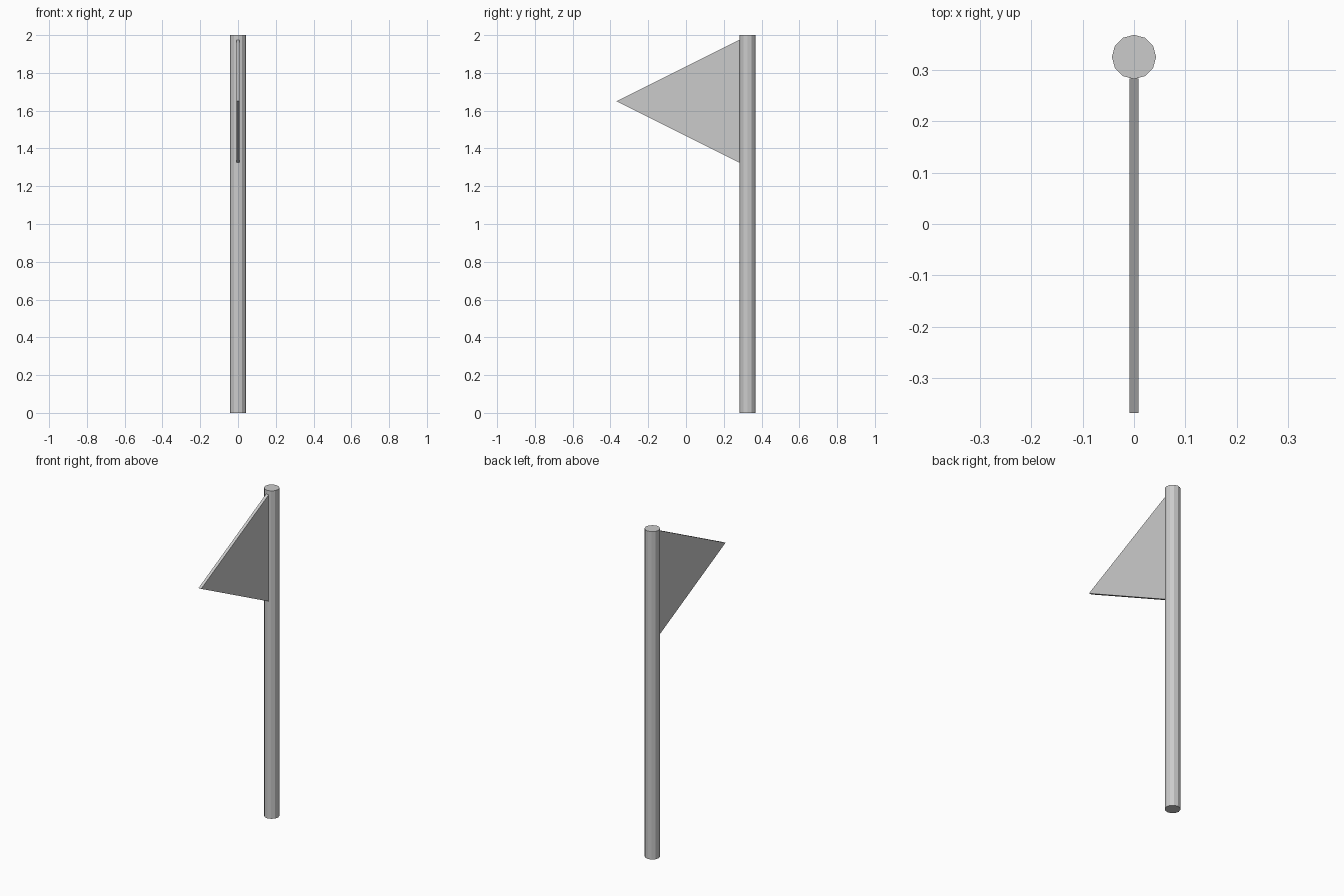
import bpy, bmesh
from mathutils import Vector

if "Cube" in bpy.data.objects:
    bpy.data.objects.remove(bpy.data.objects["Cube"])

POLE_Y, R = 0.325, 0.043

# Pole: faceted cylinder standing on the ground
bpy.ops.mesh.primitive_cylinder_add(vertices=12, radius=R, depth=2.0,
                                    location=(0, POLE_Y, 1.0))
bpy.context.object.name = "pole"

# Pennant: thin triangle extruded across x
half = 0.009
profile = [(0.283, 1.325), (0.283, 1.975), (-0.368, 1.65)]
bm = bmesh.new()
face = bm.faces.new([bm.verts.new((-half, y, z)) for y, z in profile])
ext = bmesh.ops.extrude_face_region(bm, geom=[face])
verts = [g for g in ext["geom"] if isinstance(g, bmesh.types.BMVert)]
bmesh.ops.translate(bm, verts=verts, vec=Vector((2 * half, 0, 0)))
bmesh.ops.recalc_face_normals(bm, faces=bm.faces)
mesh = bpy.data.meshes.new("pennant")
bm.to_mesh(mesh)
bm.free()
bpy.context.collection.objects.link(bpy.data.objects.new("pennant", mesh))
